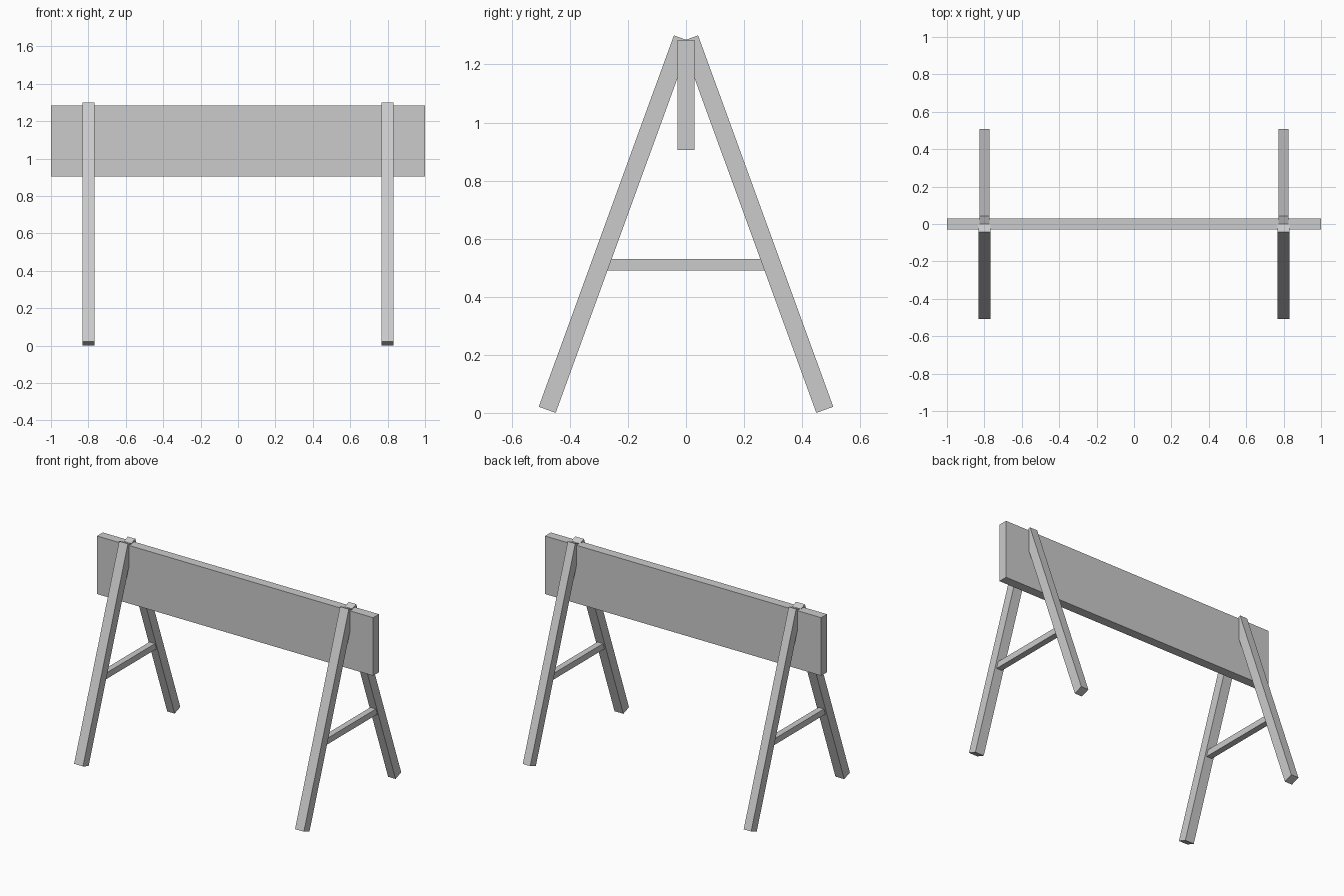
import bpy
from math import radians, sin, cos

if "Cube" in bpy.data.objects:
    bpy.data.objects.remove(bpy.data.objects["Cube"])

TILT = radians(20)
LEG_LEN, LEG_T = 1.361, 0.062
FOOT_Y, FOOT_Z = 0.478, 0.5 * LEG_T * sin(TILT)


def box(name, size, loc, rot_x=0.0):
    bpy.ops.mesh.primitive_cube_add(size=1, location=loc, rotation=(rot_x, 0, 0))
    ob = bpy.context.object
    ob.name = name
    ob.scale = size
    bpy.ops.object.transform_apply(location=False, rotation=False, scale=True)
    return ob


# Wide barrier board
box("barrier_board", (2.0, 0.06, 0.38), (0, 0, 1.095))

for side, x in (("left", -0.8), ("right", 0.8)):
    # Leaning legs, square cut at both ends, crossing at the board's top
    for end, s, width in (("front", -1, 0.064), ("back", 1, 0.054)):
        y = s * (FOOT_Y - 0.5 * LEG_LEN * sin(TILT))
        z = FOOT_Z + 0.5 * LEG_LEN * cos(TILT)
        box(f"{side}_{end}_leg", (width, LEG_T, LEG_LEN), (x, y, z), s * TILT)
    # Horizontal brace between the legs
    box(f"{side}_brace", (0.04, 0.55, 0.04), (x, 0, 0.51))
